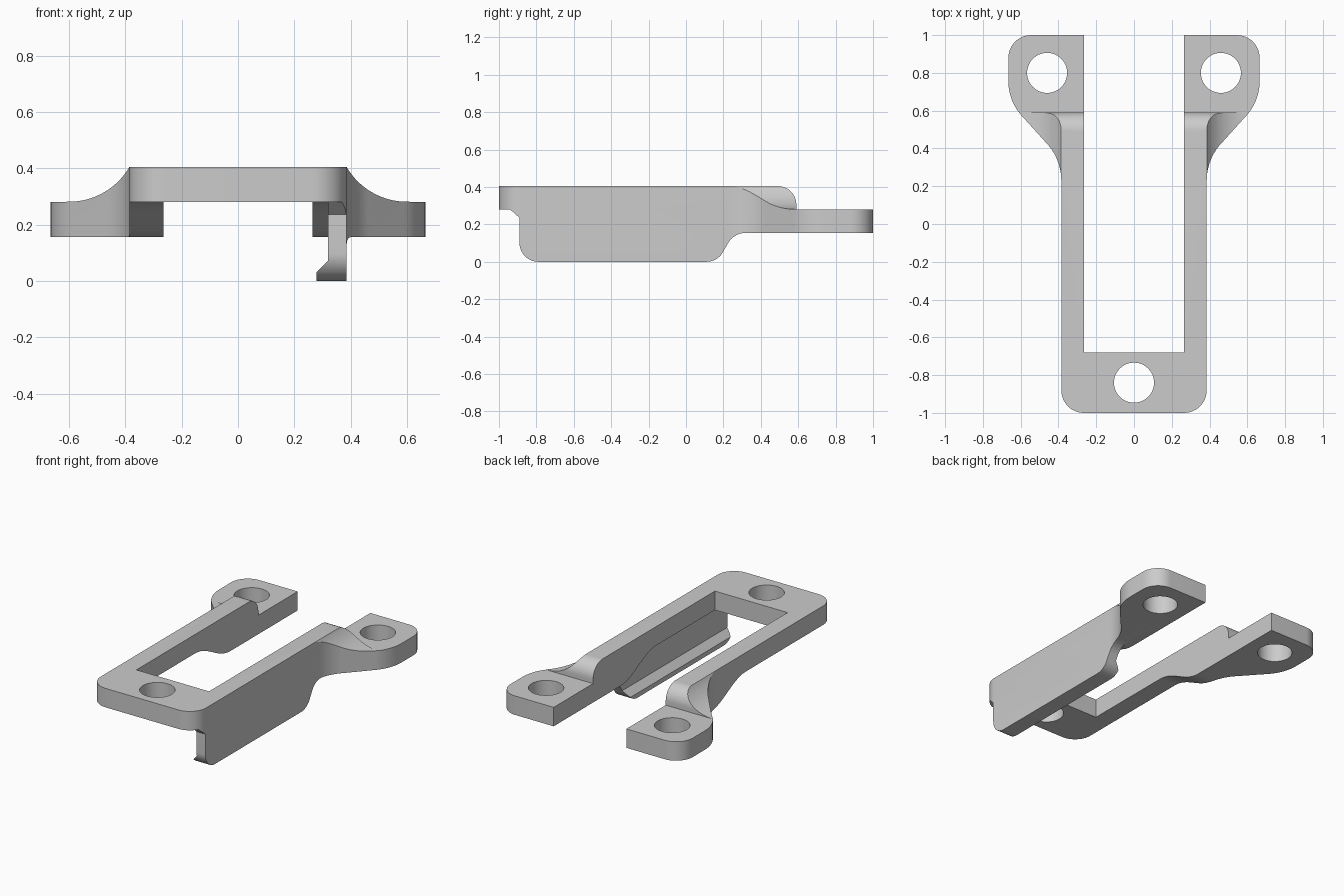
import bpy, bmesh
from math import sin, cos, pi, radians

if "Cube" in bpy.data.objects:
    bpy.data.objects.remove(bpy.data.objects["Cube"])

grey = bpy.data.materials.new("plain grey")
grey.use_nodes = True
grey.diffuse_color = (0.6, 0.6, 0.6, 1)
grey.node_tree.nodes["Principled BSDF"].inputs["Base Color"].default_value = (0.6, 0.6, 0.6, 1)


def arc(cx, cy, r, start, end, n=12):
    """Points on a circular arc, angles in degrees."""
    return [(cx + r * cos(radians(start + (end - start) * i / n)),
             cy + r * sin(radians(start + (end - start) * i / n))) for i in range(n + 1)]


def ease(y0, z0, y1, z1, n=14):
    """Points on a smooth step between two levels."""
    return [(y0 + (y1 - y0) * i / n,
             z0 + (z1 - z0) * (1 - cos(pi * i / n)) / 2) for i in range(n + 1)]


def prism(name, points, axis, low, high):
    """Extrude a flat profile along one axis."""
    place = {"x": lambda a, b, d: (d, a, b),
             "y": lambda a, b, d: (a, d, b),
             "z": lambda a, b, d: (a, b, d)}[axis]
    bm = bmesh.new()
    ends = [[bm.verts.new(place(a, b, d)) for a, b in points] for d in (low, high)]
    bm.faces.new(ends[0])
    bm.faces.new(ends[1])
    count = len(points)
    for i in range(count):
        j = (i + 1) % count
        bm.faces.new((ends[0][i], ends[0][j], ends[1][j], ends[1][i]))
    bmesh.ops.recalc_face_normals(bm, faces=bm.faces)
    mesh = bpy.data.meshes.new(name)
    bm.to_mesh(mesh)
    bm.free()
    mesh.materials.append(grey)
    obj = bpy.data.objects.new(name, mesh)
    bpy.context.collection.objects.link(obj)
    return obj


def combine(target, tool, operation):
    """Apply a boolean and remove the tool."""
    mod = target.modifiers.new("cut", "BOOLEAN")
    mod.operation = operation
    mod.solver = "EXACT"
    mod.object = tool
    bpy.context.view_layer.update()
    graph = bpy.context.evaluated_depsgraph_get()
    mesh = bpy.data.meshes.new_from_object(target.evaluated_get(graph))
    target.modifiers.clear()
    target.data = mesh
    bpy.data.objects.remove(tool)


def mirrored(half):
    return half + [(-x, y) for x, y in reversed(half)]


# Plan outline: U-shaped frame flaring into two mounting ears
plan = mirrored(
    arc(0.265, -0.88, 0.12, -90, 0)
    + arc(0.675, 0.23, 0.29, 180, 135)
    + arc(0.395, 0.755, 0.27, -45, 0)
    + arc(0.545, 0.88, 0.12, 0, 90)
    + [(0.265, 1), (0.265, -0.68)])
frame = prism("bracket_frame", plan, "z", 0.1, 0.6)

# Side profile: high arms with rounded ends, stepping down to the flat ears
side = ([(-1.1, 0.28), (-1.1, 0.405)] + arc(0.49, 0.305, 0.1, 90, 0)
        + [(0.59, 0.28), (1.1, 0.28), (1.1, 0.155)]
        + ease(0.3, 0.155, -0.07, 0.28))
combine(frame, prism("side_cutter", side, "x", -0.8, 0.8), "INTERSECT")

# Front profile: concave gussets running from the arms out to the ears
gusset = mirrored([(0.8, 0.0), (0.8, 0.281)]
                  + arc(0.6, 0.529, 0.248, -90, -149.8, 16)
                  + [(0.386, 0.7)])
combine(frame, prism("gusset_cutter", gusset, "y", -1.2, 1.2), "INTERSECT")

# Hanging side panel with a hooked lip along its lower edge
hook = [(0.45, -0.1), (0.278, -0.1), (0.278, 0.03), (0.32, 0.072), (0.32, 0.3), (0.45, 0.3)]
panel = prism("clip_panel", hook, "y", -1.2, 1.2)
panel_side = ([(0.32, 0.4), (-0.94, 0.4), (-0.94, 0.28), (-0.89, 0.235)]
              + arc(-0.79, 0.1, 0.1, 180, 270)
              + arc(0.11, 0.1, 0.1, -90, -25)
              + arc(0.32, 0.045, 0.11, 155, 90, 8))
combine(panel, prism("panel_cutter", panel_side, "x", 0.1, 0.6), "INTERSECT")
combine(panel, prism("outline_cutter", plan, "z", -0.2, 0.6), "INTERSECT")
combine(frame, panel, "UNION")

# Screw holes
for x, y in ((0, -0.84), (0.46, 0.8), (-0.46, 0.8)):
    hole = prism("hole_cutter", arc(x, y, 0.106, 0, 352.5, 47), "z", -0.1, 0.6)
    combine(frame, hole, "DIFFERENCE")

# Smooth the curved walls, keep real edges sharp
bpy.ops.object.select_all(action="DESELECT")
frame.select_set(True)
bpy.context.view_layer.objects.active = frame
bpy.ops.object.shade_smooth_by_angle(angle=radians(25))
